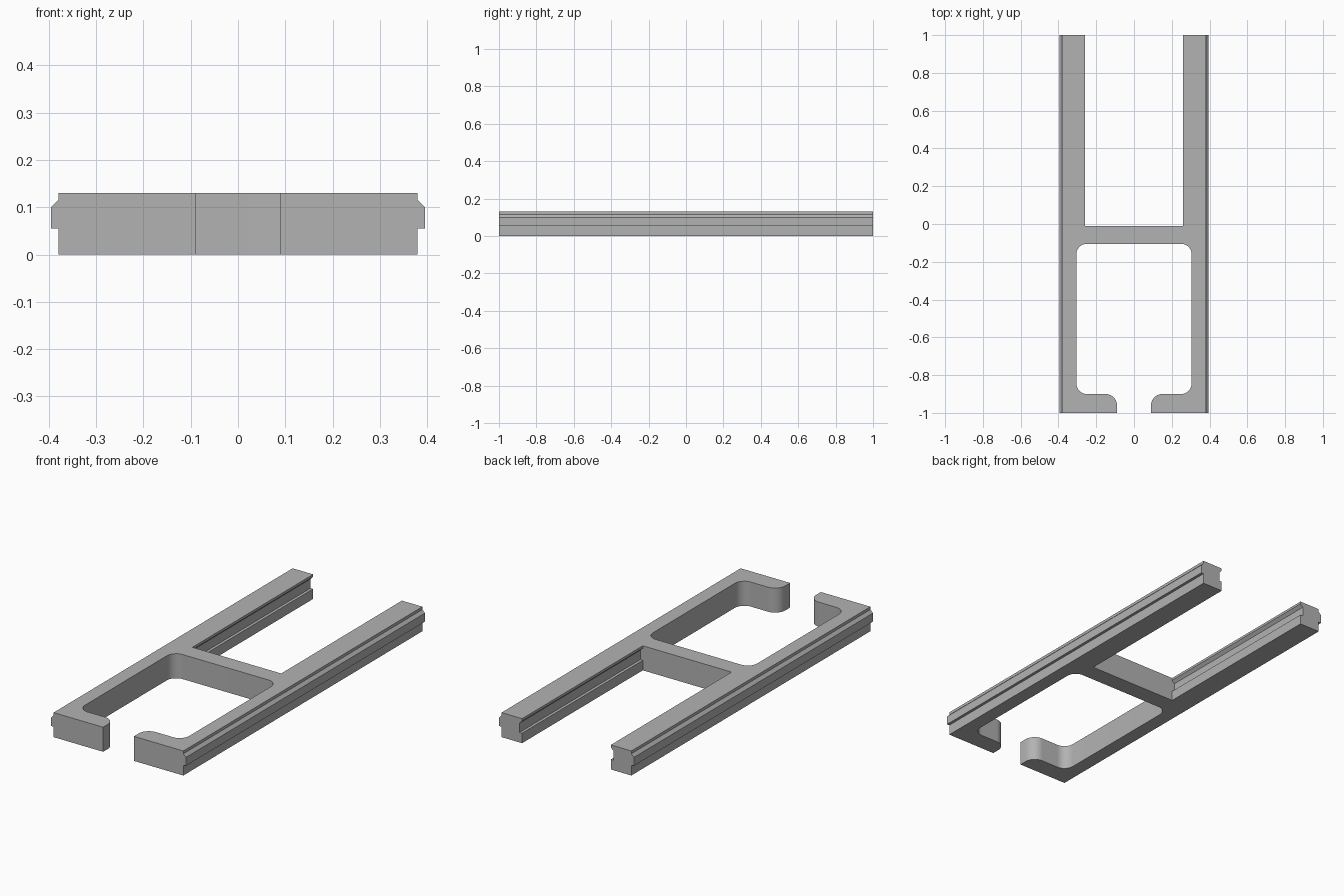
import bpy
import bmesh
import math
from mathutils import Vector

cube = bpy.data.objects.get("Cube")
if cube:
    bpy.data.objects.remove(cube, do_unlink=True)

HEIGHT = 0.13
OUTER, RAIL_IN, WALL_IN, LIP_IN = 0.38, 0.26, 0.305, 0.09
BAR_BACK, BAR_FRONT, LIP_BACK = -0.01, -0.105, -0.90
RADIUS = 0.055

grey = bpy.data.materials.new("matte_grey")
grey.use_nodes = True
grey.diffuse_color = (0.45, 0.45, 0.45, 1)
grey.node_tree.nodes["Principled BSDF"].inputs["Base Color"].default_value = (0.45, 0.45, 0.45, 1)


def fillet(before, corner, after, radius, steps=10):
    """Points of a round that replaces a right-angled corner."""
    c = Vector(corner)
    a = (Vector(before) - c).normalized() * radius
    b = (Vector(after) - c).normalized() * radius
    angles = [math.pi / 2 * i / steps for i in range(steps + 1)]
    return [tuple(c + a * (1 - math.sin(t)) + b * (1 - math.cos(t))) for t in angles]


def prism(name, points, offset):
    """Solid made by sweeping a closed 3D outline along an offset."""
    bm = bmesh.new()
    face = bm.faces.new([bm.verts.new(p) for p in points])
    swept = bmesh.ops.extrude_face_region(bm, geom=[face], use_keep_orig=True)
    moved = [v for v in swept["geom"] if isinstance(v, bmesh.types.BMVert)]
    bmesh.ops.translate(bm, verts=moved, vec=offset)
    bmesh.ops.recalc_face_normals(bm, faces=bm.faces)
    mesh = bpy.data.meshes.new(name)
    bm.to_mesh(mesh)
    bm.free()
    mesh.materials.append(grey)
    obj = bpy.data.objects.new(name, mesh)
    bpy.context.collection.objects.link(obj)
    return obj


def combine(target, tool, operation):
    """Apply a boolean and discard the tool."""
    mod = target.modifiers.new(operation.lower(), "BOOLEAN")
    mod.operation, mod.object, mod.solver = operation, tool, "EXACT"
    bpy.context.view_layer.objects.active = target
    bpy.ops.object.modifier_apply(modifier=mod.name)
    bpy.data.objects.remove(tool, do_unlink=True)


# Frame plan: right half from the bar front, round the clip and back up the rail
bar = (0, BAR_FRONT)
bar_corner = (WALL_IN, BAR_FRONT)
clip_corner = (WALL_IN, LIP_BACK)
lip_corner = (LIP_IN, LIP_BACK)
lip_tip = (LIP_IN, -1)
half = fillet(bar, bar_corner, clip_corner, RADIUS)
half += fillet(bar_corner, clip_corner, lip_corner, RADIUS)
half += fillet(clip_corner, lip_corner, lip_tip, 0.06)
half += [lip_tip, (OUTER, -1), (OUTER, 1), (RAIL_IN, 1), (RAIL_IN, BAR_BACK)]
plan = half + [(-x, y) for x, y in reversed(half)]
frame = prism("rail_frame", [(x, y, 0) for x, y in plan], (0, 0, HEIGHT))


def key_profile(x0, root, depth, gap, side, y):
    """Tongue section: flat underside, upright face, sloped top."""
    low, mid, top = 0.055 - gap, 0.10, 0.115 + gap
    section = [(x0 - root, low), (x0 + depth, low), (x0 + depth, mid + gap),
               (x0, top), (x0 - root, top)]
    return [(side * x, y, z) for x, z in section]


# Outer tongues along the full length, matching grooves inside the rear rails
for side in (-1, 1):
    groove = prism("groove_cutter", key_profile(RAIL_IN, 0.02, 0.015, 0.002, side, BAR_BACK),
                   (0, 1.1, 0))
    combine(frame, groove, "DIFFERENCE")
    tongue = prism("side_tongue", key_profile(OUTER, 0.01, 0.015, 0, side, -1), (0, 2, 0))
    combine(frame, tongue, "UNION")

# Smooth rounds, crisp edges
bpy.ops.object.select_all(action="DESELECT")
frame.select_set(True)
bpy.context.view_layer.objects.active = frame
bpy.ops.object.shade_smooth_by_angle(angle=math.radians(25))
